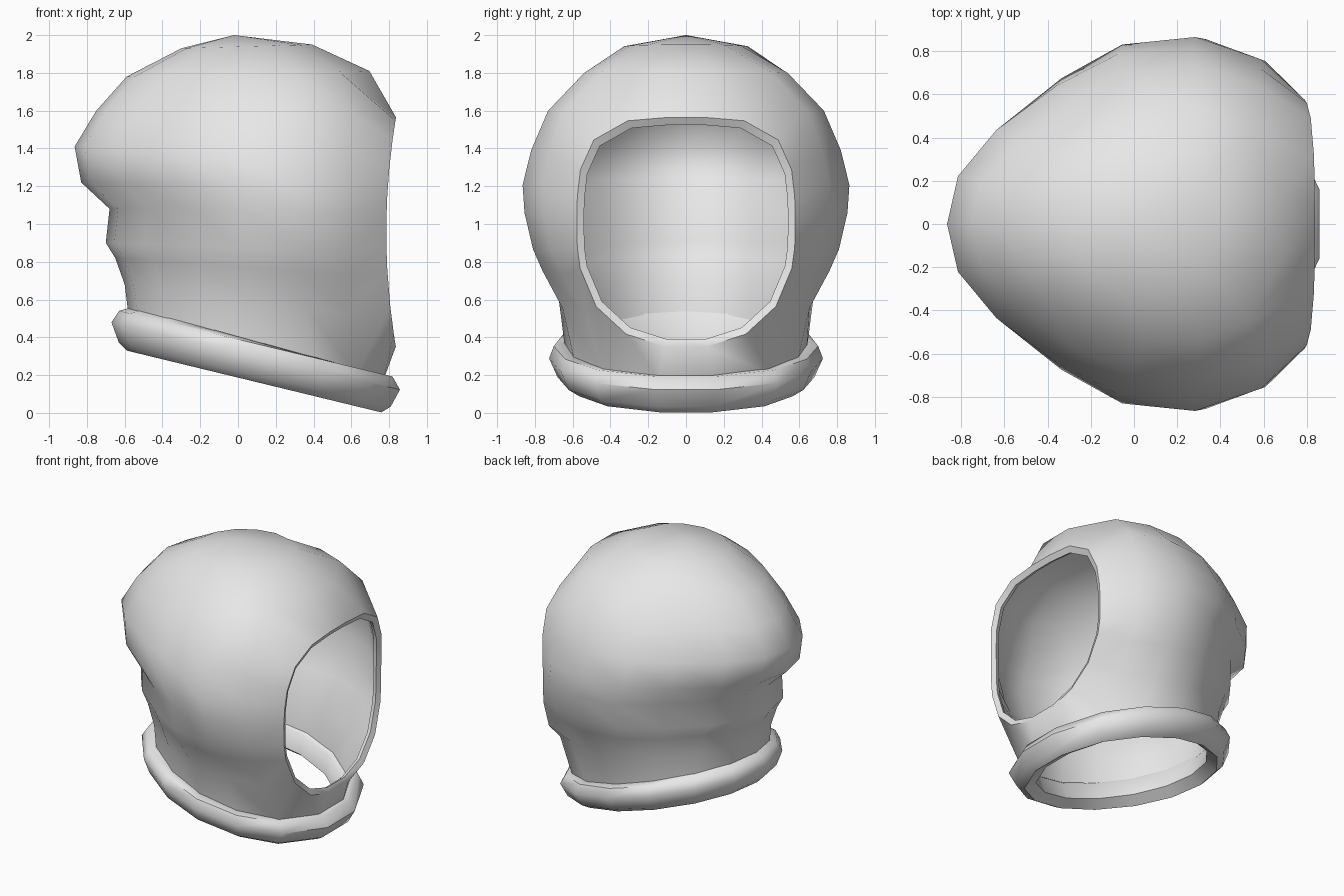
import bpy, bmesh, math

if "Cube" in bpy.data.objects:
    bpy.data.objects.remove(bpy.data.objects["Cube"], do_unlink=True)

# One plain grey fabric
fabric = bpy.data.materials.new("grey_fabric")
fabric.use_nodes = True
GREY = (0.8, 0.8, 0.8, 1)
fabric.diffuse_color = GREY
fabric.node_tree.nodes["Principled BSDF"].inputs["Base Color"].default_value = GREY

# Egg-shaped half plan, back to front: (along, across)
EGG = [(-1, 0), (-.94, .27), (-.73, .53), (-.4, .78), (-.06, .96),
       (.35, 1), (.72, .88), (1, .25)]
COLS = 2 * len(EGG) - 1


def ring(bm, xb, zb, xf, zf, width, roundness):
    """Tilted ring between a back point and a front point."""
    half = []
    for k, (u, v) in enumerate(EGG):
        t = k * math.tau / COLS
        u += (-math.cos(t) - u) * roundness
        v += (math.sin(t) - v) * roundness
        f = (u + 1) / 2
        half.append((xb + (xf - xb) * f, width * v, zb + (zf - zb) * f))
    mirrored = [(x, -y, z) for x, y, z in reversed(half[1:])]
    return [bm.verts.new(p) for p in half + mirrored]


def bridge(bm, a, b, skip=()):
    n = len(a)
    for i in range(n):
        if i not in skip:
            j = (i + 1) % n
            bm.faces.new((a[i], a[j], b[j], b[i]))


def finish(bm, name, thickness=0):
    bmesh.ops.recalc_face_normals(bm, faces=bm.faces)
    bm.faces.ensure_lookup_table()
    top = max(bm.faces, key=lambda f: f.calc_center_median().z)
    if top.normal.z < 0:
        bmesh.ops.reverse_faces(bm, faces=bm.faces)
    mesh = bpy.data.meshes.new(name)
    bm.to_mesh(mesh)
    bm.free()
    mesh.materials.append(fabric)
    obj = bpy.data.objects.new(name, mesh)
    bpy.context.collection.objects.link(obj)
    bpy.ops.object.select_all(action='DESELECT')
    obj.select_set(True)
    bpy.context.view_layer.objects.active = obj
    if thickness:
        mod = obj.modifiers.new("thickness", 'SOLIDIFY')
        mod.thickness = thickness
        mod.offset = -1
        bpy.ops.object.modifier_apply(modifier=mod.name)
    bpy.ops.object.shade_smooth_by_angle(angle=math.radians(55))
    return obj


# Hood: back x, back z, front x, front z, half width, roundness
HOOD = [(-.58, .52, .78, .17, .65, .7),
        (-.60, .68, .76, .50, .69, .4),
        (-.65, .82, .78, .72, .77, .1),
        (-.70, .90, .80, .85, .81, 0),
        (-.68, 1.08, .82, 1.05, .855, 0),
        (-.83, 1.22, .82, 1.20, .865, 0),
        (-.865, 1.41, .82, 1.38, .82, 0),
        (-.75, 1.60, .80, 1.60, .73, 0),
        (-.59, 1.78, .70, 1.81, .56, .3),
        (-.30, 1.93, .40, 1.95, .33, .9)]
bm = bmesh.new()
rows = [ring(bm, *r) for r in HOOD]
HOLE_TOP = 8
R, L = 6, 9    # columns either side of the face opening
for i in range(len(rows) - 1):
    bridge(bm, rows[i], rows[i + 1], range(R, L) if i < HOLE_TOP else ())
crown = bm.verts.new((-.02, 0, 2))
for i in range(COLS):
    bm.faces.new((rows[-1][i], rows[-1][(i + 1) % COLS], crown))

# Face opening: border of the hood gathered into a rolled lip
sides = range(1, HOLE_TOP)
border = (rows[0][R:L + 1] + [rows[i][L] for i in sides]
          + rows[HOLE_TOP][R:L + 1][::-1] + [rows[i][R] for i in reversed(sides)])
MID = .955


def lip(scale, dx):
    out = []
    for v in border:
        a = math.atan2(v.co.z - MID, v.co.y)
        c, s = math.cos(a), math.sin(a)
        n = 3.6 if s > 0 else 2.3
        r = scale / ((abs(c) / .54) ** n + (abs(s) / .57) ** n) ** (1 / n)
        x = .785 + dx + .045 * (r * s / .57) ** 2
        out.append(bm.verts.new((x, r * c, MID + r * s)))
    return out


outer, inner = lip(1.07, 0), lip(1, -.015)
bridge(bm, border, outer)
bridge(bm, outer, inner)
bmesh.ops.delete(bm, geom=[v for v in bm.verts if not v.link_faces], context='VERTS')
finish(bm, "hood", .035)

# Collar: rolled tube following the tilted neckline
COLLAR = [(-.56, .56, .76, .20, .64),
          (-.63, .54, .83, .19, .71),
          (-.67, .48, .87, .12, .735),
          (-.63, .37, .82, .03, .69),
          (-.59, .33, .77, 0, .63),
          (-.51, .38, .69, .05, .56),
          (-.53, .51, .71, .18, .59)]
bm = bmesh.new()
tube = [ring(bm, *r, .75) for r in COLLAR]
for i, r in enumerate(tube):
    bridge(bm, r, tube[(i + 1) % len(tube)])
finish(bm, "collar")
